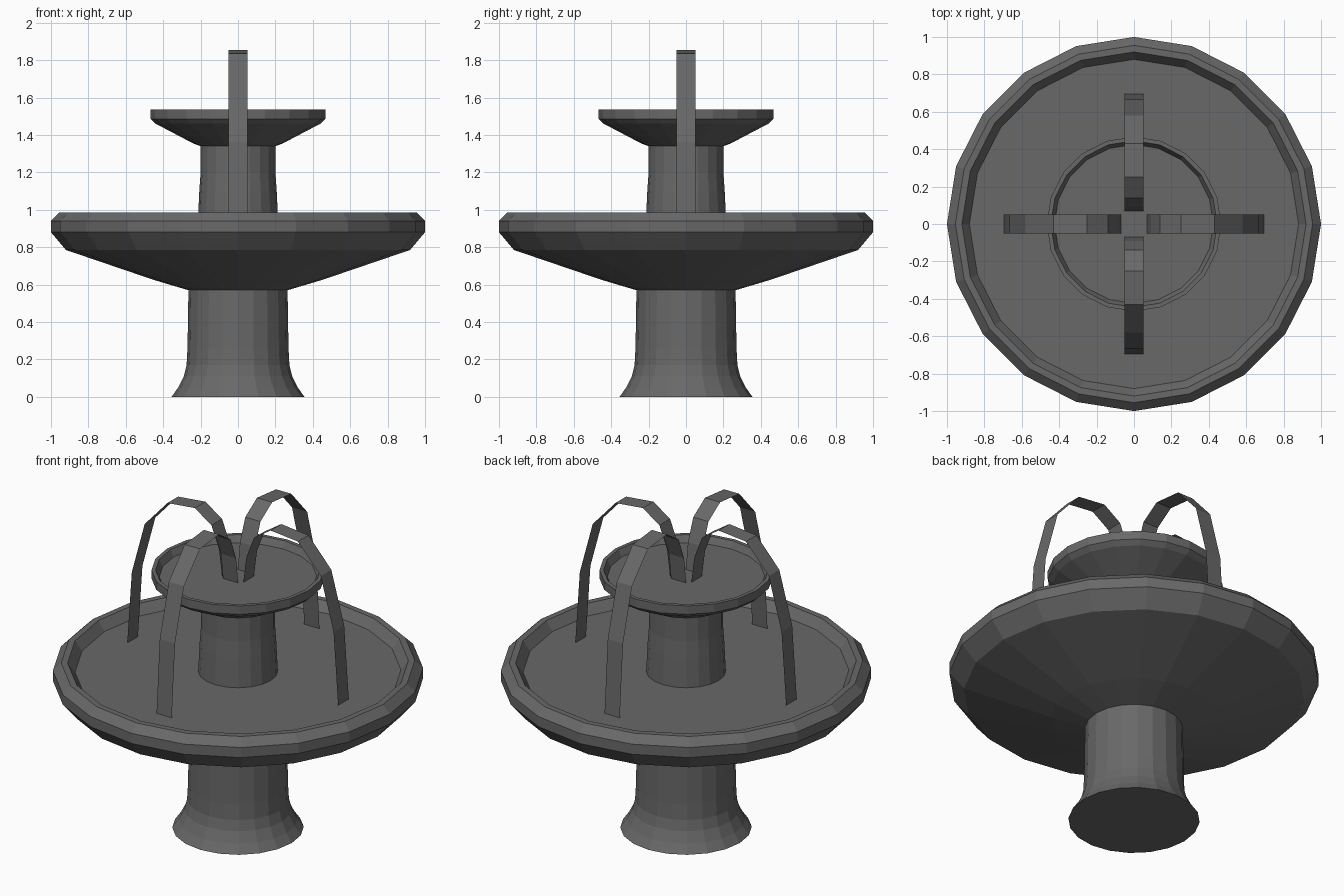
import bpy, bmesh
from math import cos, sin, pi

cube = bpy.data.objects.get("Cube")
if cube:
    bpy.data.objects.remove(cube, do_unlink=True)

SIDES = 20

stone = bpy.data.materials.new("dark grey stone")
stone.use_nodes = True
GREY = (0.14, 0.14, 0.14, 1)
stone.diffuse_color = GREY
stone.node_tree.nodes["Principled BSDF"].inputs["Base Color"].default_value = GREY


def finish(name, bm):
    mesh = bpy.data.meshes.new(name)
    bm.to_mesh(mesh)
    bm.free()
    mesh.materials.append(stone)
    obj = bpy.data.objects.new(name, mesh)
    bpy.context.collection.objects.link(obj)
    return obj


def lathe(name, profile, cap_start=False, cap_end=False):
    """Spin a (radius, height) profile, listed from bottom to top, about z."""
    bm = bmesh.new()
    rings = [[bm.verts.new((r * cos(2 * pi * i / SIDES), r * sin(2 * pi * i / SIDES), z))
              for i in range(SIDES)] for r, z in profile]
    for low, high in zip(rings, rings[1:]):
        for i in range(SIDES):
            j = (i + 1) % SIDES
            bm.faces.new((low[i], low[j], high[j], high[i]))
    if cap_start:
        bm.faces.new(rings[0][::-1])
    if cap_end:
        bm.faces.new(rings[-1])
    return finish(name, bm)


def ribbon(name, path, width, angle):
    """Thin water sheet following a (radius, height) path outwards."""
    bm = bmesh.new()
    c, s, h = cos(angle), sin(angle), width / 2
    rows = [[bm.verts.new((r * c - w * s, r * s + w * c, z)) for w in (-h, h)]
            for r, z in path]
    for a, b in zip(rows, rows[1:]):
        bm.faces.new((a[0], b[0], b[1], a[1]))
    return finish(name, bm)


# Flared foot and lower column
lathe("lower_column", [(0.355, 0), (0.32, 0.05), (0.29, 0.11), (0.275, 0.17),
                       (0.27, 0.26), (0.265, 0.57)], cap_start=True)

# Wide lower basin with its water level
lathe("lower_basin", [(0.265, 0.57), (0.45, 0.625), (0.92, 0.785), (1, 0.88), (1, 0.94),
                      (0.955, 0.985), (0.92, 0.985), (0.88, 0.93)], cap_end=True)

# Upper column
lathe("upper_column", [(0.215, 0.93), (0.207, 1.1), (0.2, 1.2), (0.2, 1.34)])

# Small upper basin
lathe("upper_basin", [(0.2, 1.34), (0.24, 1.355), (0.44, 1.46), (0.467, 1.485), (0.467, 1.535),
                      (0.445, 1.535), (0.425, 1.495)], cap_end=True)

# Four arching jets of water
jet = [(0.07, 1.495), (0.09, 1.65), (0.14, 1.78), (0.25, 1.853), (0.43, 1.835),
       (0.58, 1.67), (0.665, 1.36), (0.695, 0.93)]
for k, side in enumerate(("left", "back", "right", "front")):
    ribbon("water_jet_" + side, jet, 0.1, k * pi / 2)
